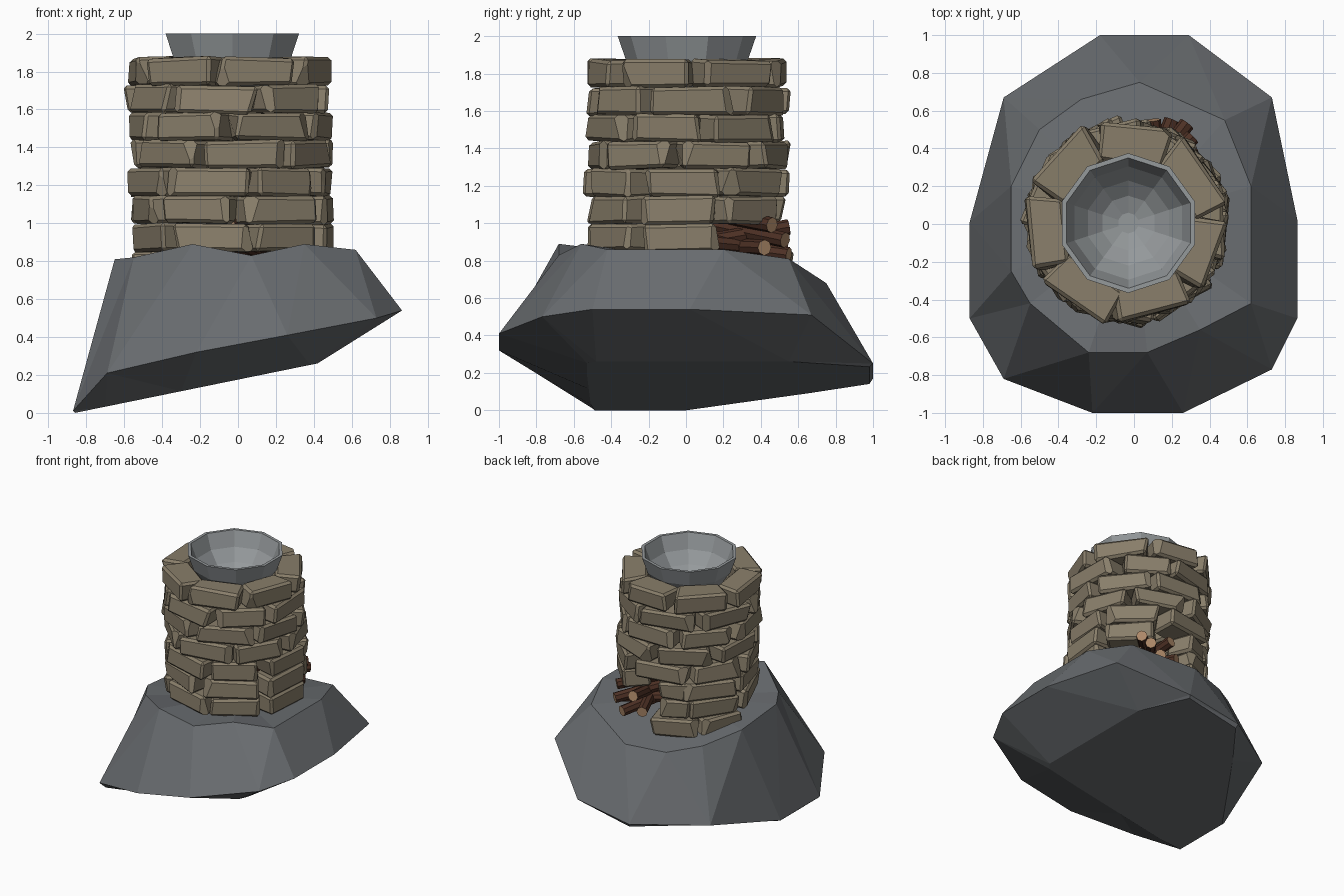
import bpy, bmesh, random
from math import sin, cos, asin, pi, radians, degrees
from mathutils import Matrix, Vector

if "Cube" in bpy.data.objects:
    bpy.data.objects.remove(bpy.data.objects["Cube"])

random.seed(7)


def material(name, rgb):
    m = bpy.data.materials.new(name)
    m.diffuse_color = (*rgb, 1)
    m.use_nodes = True
    m.node_tree.nodes["Principled BSDF"].inputs["Base Color"].default_value = m.diffuse_color
    return m


def add_object(name, bm, *mats):
    bmesh.ops.recalc_face_normals(bm, faces=bm.faces)
    me = bpy.data.meshes.new(name)
    bm.to_mesh(me)
    bm.free()
    for m in mats:
        me.materials.append(m)
    ob = bpy.data.objects.new(name, me)
    bpy.context.collection.objects.link(ob)
    return ob


def loft(rings, bm=None):
    """Skin equal-length rings of points and cap both ends."""
    bm = bm or bmesh.new()
    vs = [[bm.verts.new(p) for p in r] for r in rings]
    n = len(vs[0])
    for a, b in zip(vs, vs[1:]):
        for i in range(n):
            j = (i + 1) % n
            bm.faces.new((a[i], a[j], b[j], b[i]))
    return bm, bm.faces.new(vs[0]), bm.faces.new(vs[-1])


rock_mat = material("dark_rock", (0.14, 0.15, 0.16))
stone_mat = material("tan_stone", (0.25, 0.21, 0.145))
bark_mat = material("bark", (0.075, 0.03, 0.018))
cut_mat = material("cut_wood", (0.42, 0.25, 0.14))
metal_mat = material("metal", (0.30, 0.32, 0.33))

# Boulder: sloping flat underside, wide rim, narrower uneven top
rim = [(-.18, 1, .17), (.29, 1, .25), (.73, .67, .51), (.865, .02, .54),
       (.865, -.5, .54), (.73, -.77, .5), (.26, -1, .41), (-.22, -1, .32),
       (-.69, -.82, .21), (-.87, -.5, .01), (-.87, .01, .01), (-.69, .67, .17)]
under = [(-.17, .98), (.28, .98), (.42, .55), (.42, 0), (.42, -.48), (.38, -.53),
         (.1, -.53), (-.3, -.52), (-.7, -.51), (-.86, -.49), (-.86, 0), (-.41, .66)]
under = [(x, y, .204 * (x + .86)) for x, y in under]
top = [(-.28, .66, .66), (.03, .75, .68), (.48, .55, .81), (.62, .2, .86),
       (.62, -.42, .86), (.35, -.56, .89), (.07, -.68, .83), (-.24, -.68, .89),
       (-.55, -.42, .82), (-.65, -.25, .81), (-.65, .2, .77), (-.5, .5, .71)]
bm, _, cap = loft([under, rim, top])
bmesh.ops.poke(bm, faces=[cap])
bmesh.ops.triangulate(bm, faces=[f for f in bm.faces if len(f.verts) == 4])
add_object("boulder_base", bm, rock_mat)


# Stone courses: seven rings of chipped, bevelled blocks
def add_block(bm, centre, angle, length, height=.146, depth=.2):
    b = bmesh.new()
    bmesh.ops.create_cube(b, size=1)
    for v in b.verts:
        taper = 1 if v.co.x > 0 else .84
        v.co = Vector((v.co.x * depth, v.co.y * length * taper, v.co.z * height))
        v.co += Vector((random.uniform(-.02, .012), random.uniform(-.025, .025),
                        random.uniform(-.007, .007)))
    bmesh.ops.bevel(b, geom=b.edges[:], offset=.018, segments=1, affect='EDGES')
    # knock one outer end corner off
    side = random.choice((-1, 1))
    normal = Vector((1, side * .8, random.uniform(-.4, .4))).normalized()
    point = Vector((depth / 2, side * length / 2, 0)) - normal * .03
    bmesh.ops.bisect_plane(b, geom=b.verts[:] + b.edges[:] + b.faces[:],
                           plane_co=point, plane_no=normal, clear_outer=True)
    bmesh.ops.holes_fill(b, edges=[e for e in b.edges if e.is_boundary])
    b.transform(Matrix.Translation(centre) @ Matrix.Rotation(angle, 4, 'Z')
                @ Matrix.Rotation(random.uniform(-.025, .025), 4, 'X')
                @ Matrix.Translation((.415, 0, 0)))
    tmp = bpy.data.meshes.new("tmp")
    b.to_mesh(tmp)
    b.free()
    bm.from_mesh(tmp)
    bpy.data.meshes.remove(tmp)


joints = [.06, 0, .05, -.2, -.03, .12, -.09]      # x of a front joint per course
openings = {0: (40, 105), 1: (75, 105)}           # fire mouth, in degrees
step = 2 * pi / 7
for k, jx in enumerate(joints):
    bm = bmesh.new()
    centre = Vector((-.018 - .005 * k, .012, .925 + .146 * k))
    start = -pi / 2 + asin((jx + .03) / .52) + step / 2
    for i in range(7):
        a = start + i * step
        lo, hi = openings.get(k, (0, 0))
        if lo < degrees(a) % 360 < hi:
            continue
        add_block(bm, centre, a + random.uniform(-.04, .04), random.uniform(.38, .44))
    if k in openings:      # short block finishing the jamb of the mouth
        add_block(bm, centre, radians(114), .24)
    add_object(f"stone_course_{k + 1}", bm, stone_mat)

# Footing blocks under the wall where the boulder drops away at the back
bm = bmesh.new()
for deg in (116, 158):
    add_block(bm, Vector((-.02, .04, .78)), radians(deg), .36)
add_object("footing_stones", bm, stone_mat)

# Firewood poking out of the mouth at the back
logs = [((.28, .53, .91), (-.05, .1, 1.0)), ((.20, .55, .83), (.0, .05, .9)),
        ((.10, .55, .98), (.15, .1, .90)), ((.31, .46, .99), (.0, .15, 1.05)),
        ((.03, .53, .86), (.2, .1, .9)), ((.32, .42, .87), (-.05, .2, .88))]
bm = bmesh.new()
for a, b in logs:
    a, b = Vector(a), Vector(b)
    q = (b - a).to_track_quat('Z', 'Y')
    rings = [[p + q @ Vector((.042 * cos(i * pi / 4), .042 * sin(i * pi / 4), 0))
              for i in range(8)] for p in (a, b)]
    _, c1, c2 = loft(rings, bm)
    c1.material_index = c2.material_index = 1
add_object("firewood", bm, bark_mat, cut_mat)

# Ten-sided metal bowl: outer shell, lip, then the hollow
profile = [(.06, 1.66), (.15, 1.69), (.25, 1.765), (.325, 1.87), (.37, 2.0),
           (.345, 2.0), (.30, 1.88), (.225, 1.79), (.145, 1.73), (.055, 1.70)]
rings = [[(-.03 + r * cos(pi / 2 + i * pi / 5), .005 + r * sin(pi / 2 + i * pi / 5), z)
          for i in range(10)] for r, z in profile]
bm, _, _ = loft(rings)
add_object("fire_bowl", bm, metal_mat)
